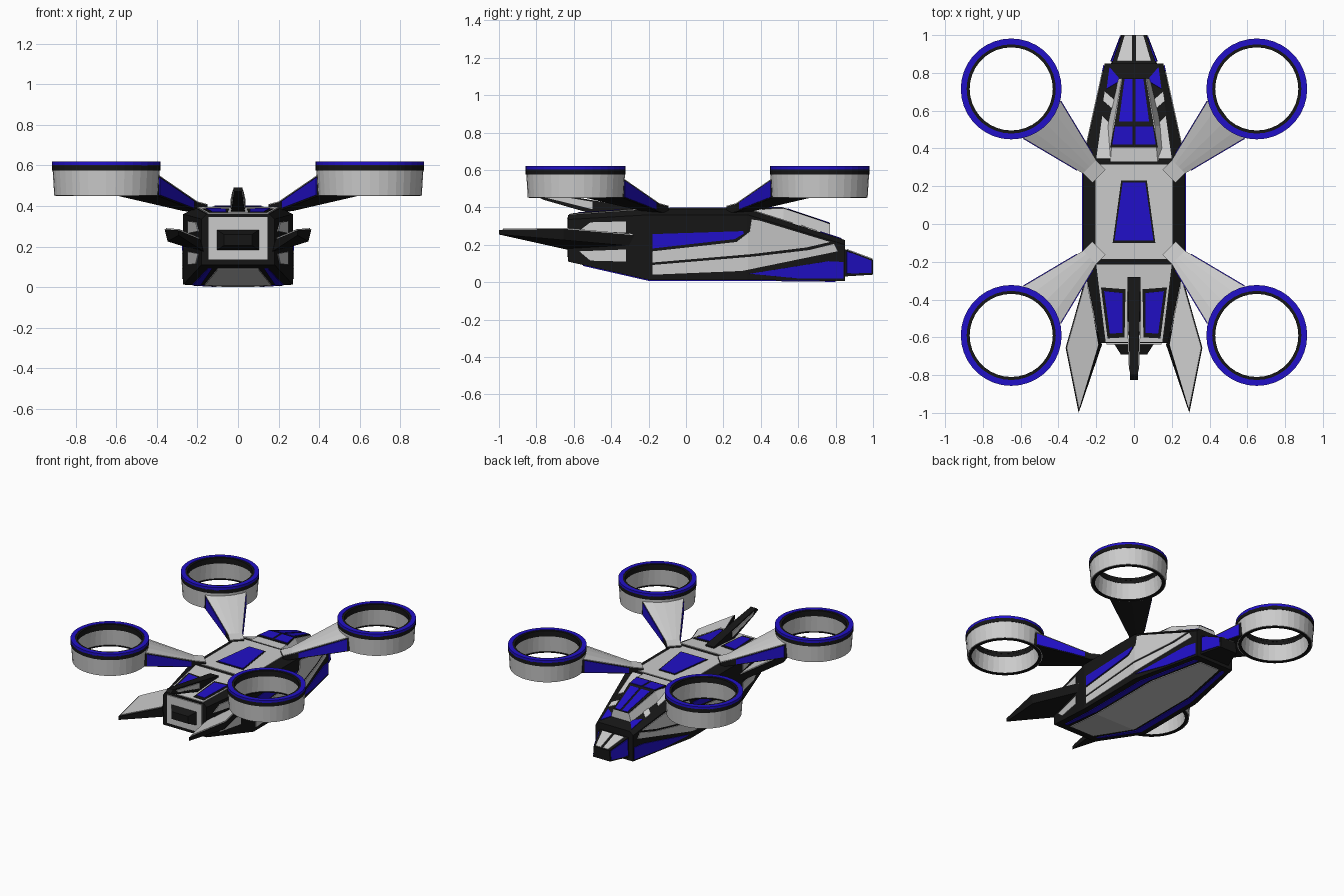
import bpy, bmesh, math
from mathutils import Vector

if "Cube" in bpy.data.objects:
    bpy.data.objects.remove(bpy.data.objects["Cube"])


def material(name, rgb):
    m = bpy.data.materials.new(name)
    m.diffuse_color = (*rgb, 1)
    m.use_nodes = True
    m.node_tree.nodes["Principled BSDF"].inputs["Base Color"].default_value = m.diffuse_color
    return m


BLACK = material("black", (0.008, 0.008, 0.008))
BLUE = material("blue", (0.015, 0.005, 0.58))
GREY = None


def finish(name, bm, mat, mirror):
    bmesh.ops.recalc_face_normals(bm, faces=bm.faces)
    me = bpy.data.meshes.new(name)
    bm.to_mesh(me)
    bm.free()
    ob = bpy.data.objects.new(name, me)
    bpy.context.collection.objects.link(ob)
    if mat:
        me.materials.append(mat)
    if mirror:
        ob.modifiers.new("mirror", 'MIRROR').use_mirror_merge = False
    return ob


def loft(name, sections, mat=GREY, mirror=False, closed=False):
    """Skin equal-length closed sections; cap the ends or join them in a loop."""
    bm = bmesh.new()
    rows = [[bm.verts.new(p) for p in s] for s in sections]
    n = len(rows[0])
    pairs = list(zip(rows, rows[1:])) + ([(rows[-1], rows[0])] if closed else [])
    for a, b in pairs:
        for i in range(n):
            j = (i + 1) % n
            bm.faces.new((a[i], a[j], b[j], b[i]))
    if not closed:
        bm.faces.new(rows[0])
        bm.faces.new(rows[-1])
    return finish(name, bm, mat, mirror)


def lerp(table, y):
    for (y0, v0), (y1, v1) in zip(table, table[1:]):
        if y <= y1:
            break
    return v0 + (v1 - v0) * (y - y0) / (y1 - y0)


# Hull surfaces as functions of y
SIDE = [(-.63, .18), (-.2, .27), (.33, .27), (.85, .155)]
TOP = [(-.63, .36), (-.2, .39), (.33, .39), (.85, .225)]
BOTTOM = [(-.63, .11), (-.2, .012), (.33, .012), (.85, .006)]
CANOPY = [(.33, .392), (.52, .394), (.77, .31)]


def panel(name, pts, surface, mat=GREY, thick=.01, mirror=True):
    """Thin plate: side plates use (y, z), others (x, y), surface None uses 3D points."""
    bm = bmesh.new()
    if surface is SIDE:
        pts = [(0, y, z) for y, z in pts]
    elif surface:
        pts = [(x, y, 0) for x, y in pts]
    bm.faces.new([bm.verts.new(p) for p in pts])
    if surface:
        for y, _ in surface[1:-1]:
            bmesh.ops.bisect_plane(bm, geom=bm.verts[:] + bm.edges[:] + bm.faces[:],
                                   plane_co=(0, y, 0), plane_no=(0, 1, 0))
        for v in bm.verts:
            h = lerp(surface, v.co.y)
            if surface is SIDE:
                v.co.x = h
            else:
                v.co.z = h
    ob = finish(name, bm, mat, False)
    s = ob.modifiers.new("plate", 'SOLIDIFY')
    s.thickness, s.offset = thick, 0
    if mirror:
        ob.modifiers.new("mirror", 'MIRROR').use_mirror_merge = False


def trapezoid(w0, y0, w1, y1):
    return [(-w0, y0), (w0, y0), (w1, y1), (-w1, y1)]


def hex_section(y, top_w, top_z, w, side_z, bot_z):
    half = [(top_w, top_z), (w, side_z), (w, bot_z)]
    return [(x, y, z) for x, z in half] + [(-x, y, z) for x, z in reversed(half)]


def box_section(y, w0, z0, w1, z1):
    return [(-w0, y, z0), (w0, y, z0), (w1, y, z1), (-w1, y, z1)]


# Hull, nose and canopy bodies
loft("hull", [hex_section(-.63, .155, .36, .18, .335, .11),
              hex_section(-.2, .21, .39, .27, .36, .012),
              hex_section(.33, .21, .39, .27, .36, .012),
              hex_section(.85, .13, .225, .155, .2, .006)], BLACK)
loft("nose", [box_section(.84, .125, .03, .12, .18),
              box_section(1, .07, .04, .065, .12)], BLACK)
loft("canopy", [box_section(.33, .17, .36, .125, .392),
                box_section(.52, .15, .31, .11, .394),
                box_section(.77, .09, .23, .065, .31)])

# Canopy glazing
panel("canopy_frame", trapezoid(.125, .405, .062, .77), CANOPY, BLACK, .01, False)
panel("canopy_rear_glass", [(.008, .42), (.115, .42), (.1, .515), (.008, .515)], CANOPY, BLUE, .016)
panel("canopy_front_glass", [(.008, .54), (.08, .54), (.05, .765), (.008, .765)], CANOPY, BLUE, .016)

# Nose plates
panel("nose_top_plate", [(.01, .86, .172), (.09, .86, .172), (.05, .995, .122), (.01, .995, .122)], None)
panel("nose_side_plate", [(.121, .86, .045), (.117, .86, .165), (.067, .99, .115), (.071, .99, .05)],
      None, BLUE)

# Top deck plates
panel("deck_plate", trapezoid(.205, -.185, .205, .315), TOP, mirror=False)
panel("deck_hatch_frame", trapezoid(.113, -.1, .068, .23), TOP, BLACK, .015, False)
panel("deck_hatch", trapezoid(.103, -.088, .06, .22), TOP, BLUE, .02, False)
panel("front_deck_plate", [(.0, .345), (.2, .345), (.168, .57), (.11, .51), (.1, .4), (0, .4)], TOP)
panel("front_deck_stripe", [(.08, .58), (.163, .65), (.155, .70), (.075, .63)], TOP)
panel("nose_corner_plate", [(.07, .76), (.145, .715), (.13, .83)], TOP, BLUE)
panel("tail_deck_plate", trapezoid(.15, -.625, .2, -.215), TOP, mirror=False)
panel("tail_window_frame", [(.045, -.345), (.175, -.335), (.14, -.605), (.05, -.6)], TOP, BLACK, .015)
panel("tail_window", [(.06, -.365), (.158, -.355), (.128, -.58), (.06, -.575)], TOP, BLUE, .02)

# Side plates
panel("side_blue_plate", [(-.18, .257), (.305, .273), (.31, .26), (.26, .23), (-.18, .18)], SIDE, BLUE)
panel("side_upper_plate", [(-.18, .105), (-.18, .165), (.27, .215), (.34, .27), (.35, .335),
                           (.39, .33), (.77, .215), (.64, .185), (.35, .15)], SIDE)
panel("side_lower_plate", [(-.18, .04), (-.18, .092), (.36, .137), (.66, .172), (.79, .205),
                           (.81, .165), (.3, .06)], SIDE)
panel("side_nose_plate", [(.34, .045), (.76, .112), (.84, .108), (.84, .02), (.6, .02)], SIDE, BLUE)
panel("tail_side_upper_plate", [(-.51, .32), (-.32, .325), (-.32, .265), (-.57, .275)], SIDE)
panel("tail_side_lower_plate", [(-.57, .165), (-.32, .175), (-.32, .11), (-.51, .115)], SIDE)

# Belly plates
panel("belly_plate", [(-.1, -.55), (.1, -.55), (.165, -.2), (.165, .38), (.08, .8),
                      (-.08, .8), (-.165, .38), (-.165, -.2)], BOTTOM, mirror=False)
panel("belly_side_plate", [(.13, -.55), (.15, -.55), (.225, -.2), (.225, .33), (.13, .8),
                           (.105, .8), (.185, .38), (.185, -.2)], BOTTOM, BLUE)

# Exhaust block on the flat end
loft("exhaust_frame", [box_section(-.625, .145, .135, .145, .345),
                       box_section(-.637, .145, .135, .145, .345)])
loft("exhaust", [box_section(-.63, .108, .18, .108, .285),
                 box_section(-.69, .07, .205, .07, .26)], BLACK)

# Dorsal fin with pale side plates
fin = [(-.28, .40), (-.8, .49), (-.825, .47), (-.76, .44), (-.5, .365), (-.28, .375)]
loft("dorsal_fin", [[(s * (.035 if y > -.6 else .022), y, z) for y, z in fin] for s in (-1, 1)], BLACK)
panel("dorsal_fin_plate", [(.034, -.5, .39), (.034, -.5, .43), (.024, -.77, .475), (.024, -.75, .452)],
      None, GREY, .006)

# Swept side fins: black blade with grey upper plate
blade = [(.25, -.26, .25), (.362, -.655, .285), (.293, -1, .28), (.185, -.64, .235)]
loft("side_fin", [blade, [(x - .015 * (y > -.9), y, z - (.025 if y < -.9 else .06))
                          for x, y, z in blade]], BLACK, True)
mid = sum((Vector(p) for p in blade), Vector()) / 4
panel("side_fin_plate", [Vector(p).lerp(mid, .06) + Vector((0, 0, .002)) for p in blade], None)


# Rotor rings and their arms, front and rear, mirrored left and right
def ring(name, y, profile, mat=GREY):
    steps = [2 * math.pi * i / 36 for i in range(36)]
    loft(name, [[(.65 + r * math.cos(a), y + r * math.sin(a), z) for r, z in profile]
                for a in steps], mat, True, True)


def rect(r0, r1, z0, z1):
    return [(r0, z0), (r1, z0), (r1, z1), (r0, z1)]


for end, s in (("back", 1), ("front", -1)):
    def place(x, y, z):
        return Vector((x, .0625 + s * y, z))

    cy = .0625 + s * .6525
    ring(end + "_duct", cy, [(.235, .452), (.256, .452), (.264, .58), (.222, .58)])
    ring(end + "_duct_foot", cy, rect(.228, .25, .449, .456), BLACK)
    ring(end + "_band", cy, rect(.221, .267, .575, .603), BLACK)
    ring(end + "_inner_lip", cy, rect(.22, .238, .6, .617), BLACK)
    ring(end + "_outer_lip", cy, rect(.236, .267, .6, .62), BLUE)

    # Arm outline: five columns from the root out to an arc inside the duct wall
    cols = []
    for i in range(5):
        a = math.radians(188 + 74 * i / 4)
        k = (i / 4 - .5) * .07
        root, knee = (.185 + k, .19 - k), (.235 + k, .24 - k)
        tip = (.65 + .245 * math.cos(a), .6525 + .245 * math.sin(a))
        cols.append((root, knee, tip))

    def level(zs):
        return [[place(*c[j], zs[j]) for c in cols] for j in range(3)]

    up, low = level((.405, .418, .56)), level((.37, .375, .455))
    loft(end + "_arm", [u + l[::-1] for u, l in zip(up, low)], BLACK, True)
    skin = level((.409, .422, .564))
    loft(end + "_arm_top", [u + l[::-1] for u, l in zip(skin, up)], GREY, True)
    for side, i in (("inner", 0), ("outer", 4)):
        quad = [up[1][i], up[2][i], low[2][i], low[1][i]]
        c = sum(quad, Vector()) / 4
        panel(f"{end}_arm_{side}_plate", [p.lerp(c, .18) for p in quad], None, BLUE, .008)
